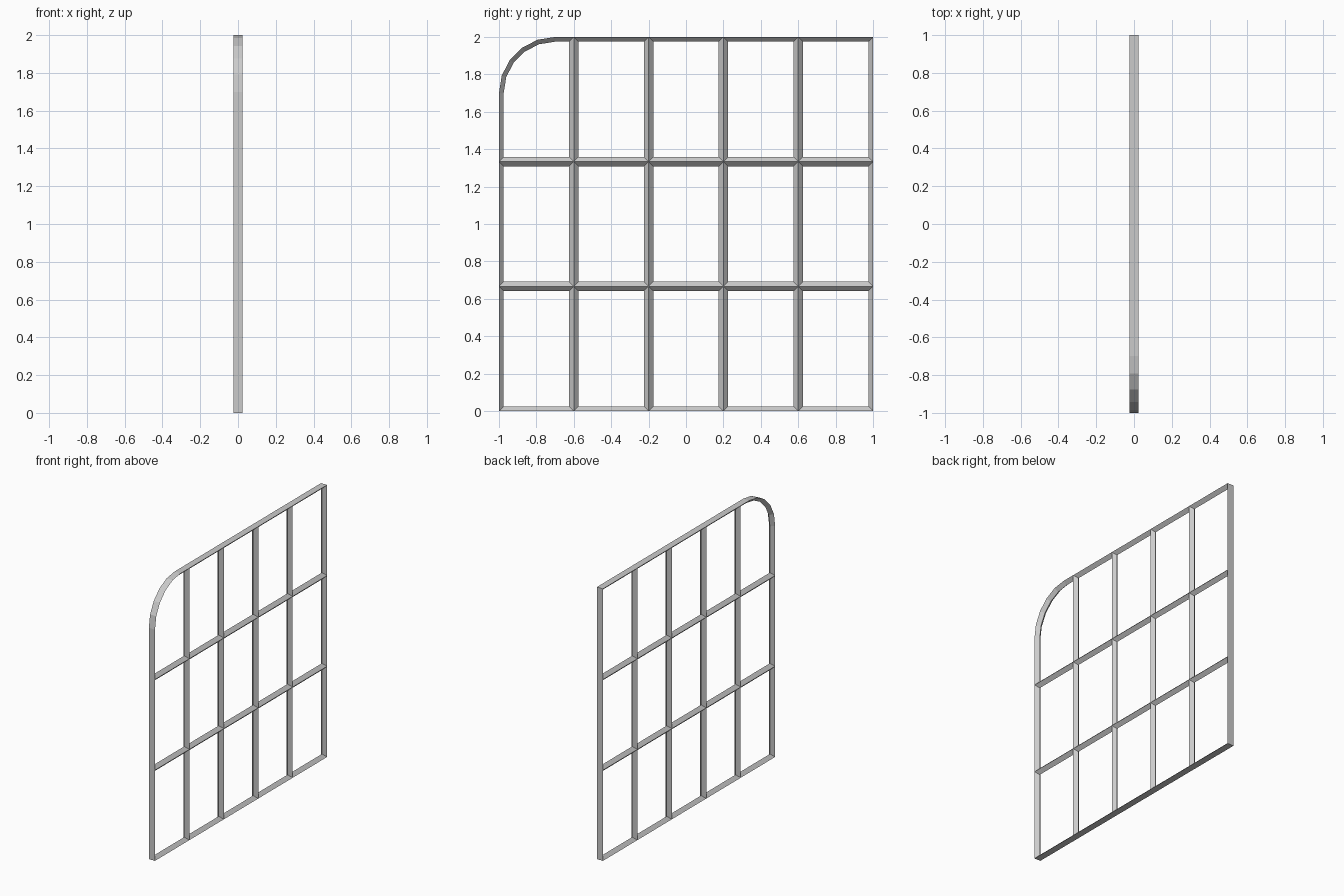
import bpy, bmesh, math
from mathutils import Vector

if "Cube" in bpy.data.objects:
    bpy.data.objects.remove(bpy.data.objects["Cube"])

COLS, ROWS = 5, 3          # panes across and up
R, SEG = 0.3, 5            # rounded corner radius and segments
H = 0.025                  # half depth and half width of the bars


def pane_outline(c, r):
    """Counter-clockwise (y, z) outline of one pane, seen from +x."""
    y0, y1 = -1 + 2 * c / COLS, -1 + 2 * (c + 1) / COLS
    z0, z1 = 2 * r / ROWS, 2 * (r + 1) / ROWS
    pts = [(y0, z0), (y1, z0), (y1, z1)]
    if c == 0 and r == ROWS - 1:
        for i in range(SEG + 1):
            a = math.pi / 2 * (1 + i / SEG)
            pts.append((y0 + R + R * math.cos(a), z1 - R + R * math.sin(a)))
    else:
        pts.append((y0, z1))
    return [Vector(p) for p in pts]


def inset(pts, d):
    """Move every edge inward by d, with mitred corners."""
    out = []
    for i, p in enumerate(pts):
        a = (p - pts[i - 1]).normalized()
        b = (pts[(i + 1) % len(pts)] - p).normalized()
        na, nb = Vector((-a.y, a.x)), Vector((-b.y, b.x))
        out.append(p + (na + nb) * (d / (1 + na.dot(nb))))
    return out


bm = bmesh.new()


def ring(pts, x):
    return [bm.verts.new((x, p.x, p.y)) for p in pts]


# sloping bar faces around each pane opening, front and back
for c in range(COLS):
    for r in range(ROWS):
        outer = pane_outline(c, r)
        mid = ring(inset(outer, H), 0)
        right, left = ring(outer, H), ring(outer, -H)
        n = len(outer)
        for i in range(n):
            j = (i + 1) % n
            bm.faces.new((right[i], right[j], mid[j], mid[i]))
            bm.faces.new((mid[i], mid[j], left[j], left[i]))
bmesh.ops.remove_doubles(bm, verts=bm.verts, dist=0.0005)

# flat outer rim closes the remaining open edges
rim = [e for e in bm.edges if e.is_boundary and all(v.co.x > 0 for v in e.verts)]
back = {(round(v.co.y, 3), round(v.co.z, 3)): v for v in bm.verts if v.co.x < -H / 2}
for e in rim:
    a, b = e.verts
    a2, b2 = (back[(round(v.co.y, 3), round(v.co.z, 3))] for v in (a, b))
    bm.faces.new((a, b, b2, a2))
bmesh.ops.recalc_face_normals(bm, faces=bm.faces)

mesh = bpy.data.meshes.new("window_lattice")
bm.to_mesh(mesh)
bm.free()
bpy.context.collection.objects.link(bpy.data.objects.new("window_lattice", mesh))
